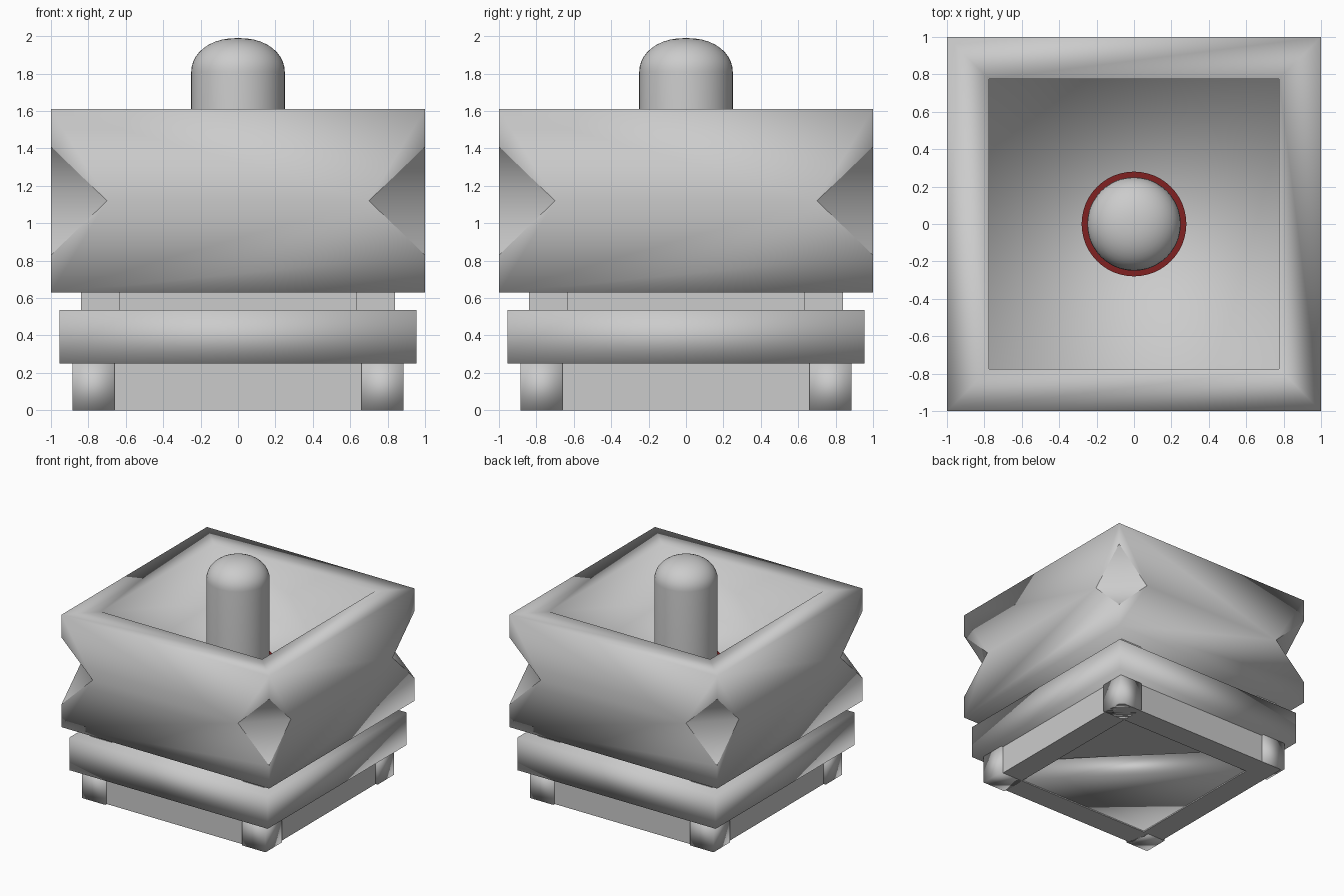
import bpy, bmesh, math
from mathutils import Matrix, Vector

if "Cube" in bpy.data.objects:
    bpy.data.objects.remove(bpy.data.objects["Cube"])


def add_object(name, bm, smooth=False):
    bmesh.ops.recalc_face_normals(bm, faces=bm.faces)
    for f in bm.faces:
        f.smooth = smooth
    mesh = bpy.data.meshes.new(name)
    bm.to_mesh(mesh)
    bm.free()
    obj = bpy.data.objects.new(name, mesh)
    bpy.context.collection.objects.link(obj)
    return obj


def add_block(bm, lo, hi):
    size = Vector(hi) - Vector(lo)
    mid = (Vector(hi) + Vector(lo)) / 2
    m = Matrix.Translation(mid) @ Matrix.Diagonal((*size, 1))
    return bmesh.ops.create_cube(bm, size=1, matrix=m)


def square_block(name, half, z0, z1, pocket=0, pocket_z=None, up=1, smooth=False):
    """Square block, optionally with a square pocket in its top or bottom."""
    bm = bmesh.new()
    add_block(bm, (-half, -half, z0), (half, half, z1))
    if pocket:
        bm.normal_update()
        face = next(f for f in bm.faces if f.normal.z * up > 0.9)
        bmesh.ops.inset_region(bm, faces=[face], thickness=half - pocket, use_even_offset=True)
        ext = bmesh.ops.extrude_discrete_faces(bm, faces=[face])
        for v in ext["faces"][0].verts:
            v.co.z = pocket_z
    return add_object(name, bm, smooth)


def corner_posts(name, inner, outer, z0, z1, smooth=True):
    bm = bmesh.new()
    for sx in (-1, 1):
        for sy in (-1, 1):
            xs, ys = sorted((sx * inner, sx * outer)), sorted((sy * inner, sy * outer))
            add_block(bm, (xs[0], ys[0], z0), (xs[1], ys[1], z1))
    return add_object(name, bm, smooth)


def lathe(name, profile, closed=False, steps=48):
    bm = bmesh.new()
    verts = [bm.verts.new((r, 0, z)) for r, z in profile]
    pairs = list(zip(verts, verts[1:])) + ([(verts[-1], verts[0])] if closed else [])
    edges = [bm.edges.new(p) for p in pairs]
    bmesh.ops.spin(bm, geom=verts + edges, axis=(0, 0, 1), cent=(0, 0, 0),
                   angle=2 * math.pi, steps=steps)
    bmesh.ops.remove_doubles(bm, verts=bm.verts, dist=1e-4)
    obj = add_object(name, bm)
    bpy.context.view_layer.objects.active = obj
    obj.select_set(True)
    bpy.ops.object.shade_smooth_by_angle(angle=math.radians(40))
    obj.select_set(False)
    return obj


# Base with open underside, slightly proud corner posts
square_block("base", 0.865, 0, 0.25, pocket=0.66, pocket_z=0.245, up=-1)
corner_posts("base_posts", 0.66, 0.885, 0, 0.25)

# Triangular block filling the front left half of the underside
bm = bmesh.new()
low = [bm.verts.new((x, y, 0.01)) for x, y in ((-0.66, -0.66), (0.66, -0.66), (-0.66, 0.66))]
plate = bm.faces.new(low)
for v in bmesh.ops.extrude_face_region(bm, geom=[plate])["geom"]:
    if isinstance(v, bmesh.types.BMVert):
        v.co.z = 0.2
add_object("bottom_plate", bm, True)

# Slab and narrow neck
square_block("slab", 0.955, 0.25, 0.535, smooth=True)
square_block("neck", 0.815, 0.535, 0.63)
corner_posts("neck_posts", 0.63, 0.84, 0.535, 0.63, smooth=False)

# Upper tray
tray = square_block("tray", 1.0, 0.63, 1.61, pocket=0.775, pocket_z=1.09, smooth=True)

# Octahedral notches in the four vertical tray edges
bm = bmesh.new()
for sx in (-1, 1):
    for sy in (-1, 1):
        ring = [bm.verts.new((sx + 0.3 * dx, sy + 0.3 * dy, 1.12))
                for dx, dy in ((1, 0), (0, 1), (-1, 0), (0, -1))]
        for dz in (-0.29, 0.29):
            tip = bm.verts.new((sx, sy, 1.12 + dz))
            for i in range(4):
                bm.faces.new((ring[i], ring[(i + 1) % 4], tip))
cutter = add_object("notch_cutter", bm, True)
cutter.hide_render = True
cut = tray.modifiers.new("notches", "BOOLEAN")
cut.operation = "DIFFERENCE"
cut.solver = "EXACT"
cut.object = cutter
bpy.context.view_layer.objects.active = tray
bpy.ops.object.modifier_apply(modifier=cut.name)
bpy.data.objects.remove(cutter)

# Crisp outline around each notch: sharp where a slanted face meets a straight one
bm = bmesh.new()
bm.from_mesh(tray.data)
bm.normal_update()
slanted = {f for f in bm.faces if max(abs(c) for c in f.normal) < 0.9}
for e in bm.edges:
    if sum(f in slanted for f in e.link_faces) == 1:
        e.smooth = False
bm.to_mesh(tray.data)
bm.free()

# Round-topped rod
dome = [(0.25 * math.cos(t) ** 0.9 if i < 10 else 0, 1.81 + 0.18 * math.sin(t))
        for i in range(11) for t in [i * math.pi / 20]]
lathe("rod", [(0, 1.0), (0.25, 1.0)] + dome)

# Red collar around the rod
collar = lathe("red_collar", [(0.245, 1.05), (0.28, 1.05), (0.28, 1.12), (0.245, 1.12)], closed=True)
red = bpy.data.materials.new("red")
red.diffuse_color = (0.22, 0.015, 0.015, 1)
red.use_nodes = True
red.node_tree.nodes["Principled BSDF"].inputs["Base Color"].default_value = red.diffuse_color
collar.data.materials.append(red)
